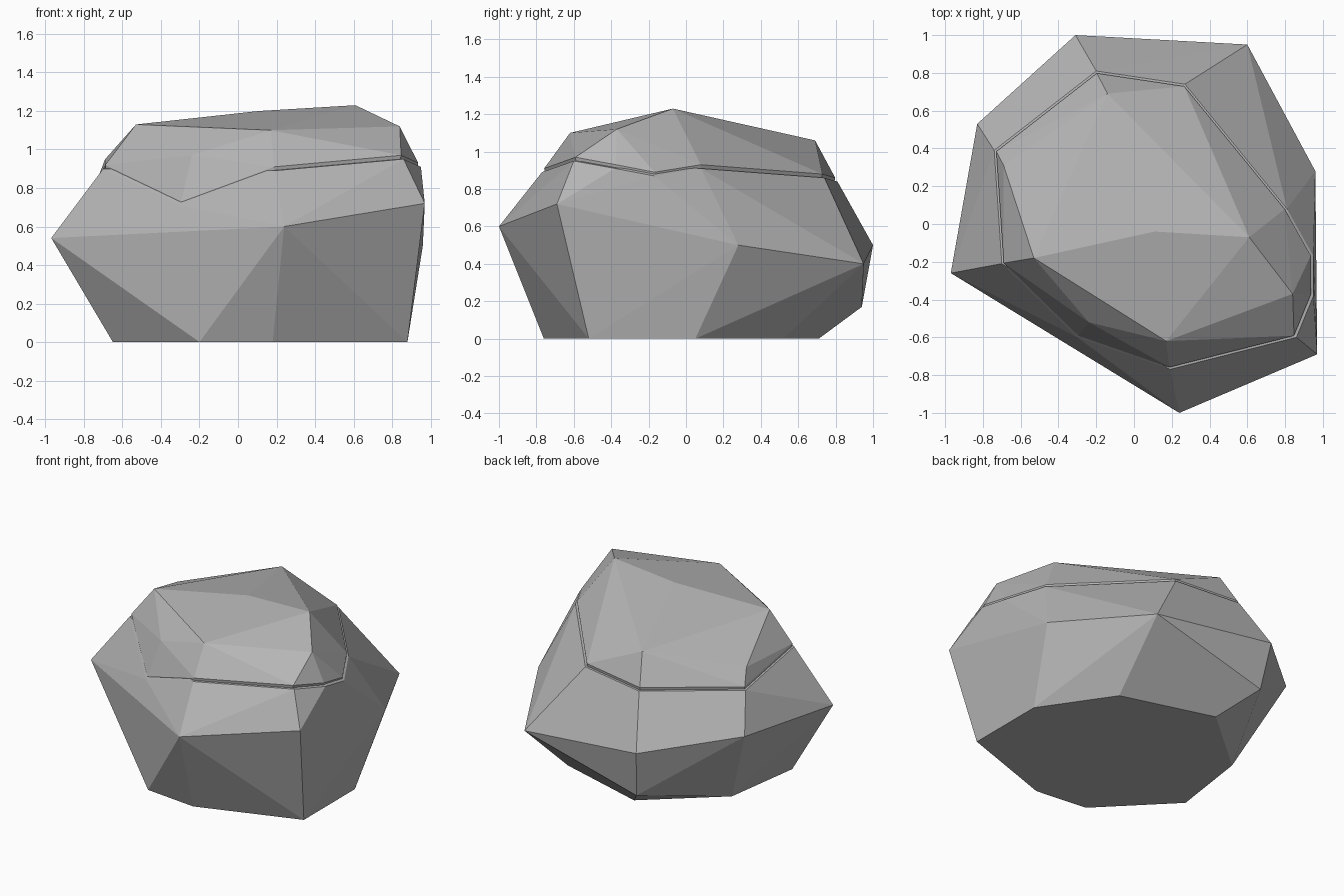
import bpy
import bmesh
from mathutils import Vector

# Remove the default cube
default = bpy.data.objects.get("Cube")
if default:
    bpy.data.objects.remove(default, do_unlink=True)

# Single stone colour
stone = bpy.data.materials.new("stone_grey")
stone.use_nodes = True
colour = (0.46, 0.46, 0.46, 1)
stone.diffuse_color = colour
shader = stone.node_tree.nodes["Principled BSDF"]
shader.inputs["Base Color"].default_value = colour
shader.inputs["Roughness"].default_value = 0.9


def ring(points):
    """Turn a few corner positions into vectors."""
    return [Vector(p) for p in points]


def shifted(points, scale, lift):
    """Copy a ring, pulled towards the axis and moved vertically."""
    return [Vector((p.x * scale, p.y * scale, p.z + lift)) for p in points]


def faceted_stone(name, points):
    """Chisel a flat-faced stone as the hull around its corners."""
    bm = bmesh.new()
    for p in points:
        bm.verts.new(p)
    result = bmesh.ops.convex_hull(bm, input=bm.verts[:])
    loose = {g for key in ("geom_interior", "geom_unused") for g in result[key]
             if isinstance(g, bmesh.types.BMVert)}
    bmesh.ops.delete(bm, geom=list(loose), context="VERTS")
    bmesh.ops.dissolve_limit(bm, angle_limit=0.02, verts=bm.verts[:], edges=bm.edges[:])
    bmesh.ops.recalc_face_normals(bm, faces=bm.faces[:])
    mesh = bpy.data.meshes.new(name)
    bm.to_mesh(mesh)
    bm.free()
    mesh.materials.append(stone)
    obj = bpy.data.objects.new(name, mesh)
    bpy.context.collection.objects.link(obj)
    return obj


# Flat footprint on the ground
footprint = ring([
    (-.65, -.26, 0), (-.2, -.72, 0), (.18, -.76, 0), (.4, -.67, 0), (.88, -.52, 0),
    (.88, .05, 0), (.56, .52, 0), (-.09, .71, 0), (-.57, .3, 0)])

# Widest belt, with one low corner at the back
belt = ring([
    (-.97, -.26, .54), (-.3, -.66, .5), (.24, -1, .6), (.97, -.69, .72), (.96, .28, .5),
    (.6, .95, .4), (-.31, 1, .5), (-.83, .53, .58), (-.27, .94, .17)])

# Thin ledge that runs round the shoulder
ledge = ring([
    (-.7, -.21, .9), (-.3, -.6, .71), (.19, -.77, .89), (.86, -.6, .95), (.95, -.38, .91),
    (.95, -.17, .87), (.81, .08, .91), (.27, .74, .86), (-.2, .81, .84), (-.74, .39, .83)])

# Sloping crown
crown = ring([
    (-.53, -.18, 1.13), (-.24, -.52, .97), (.17, -.62, 1.1), (.84, -.37, 1.12),
    (.61, -.07, 1.23), (.11, -.04, 1.2), (-.14, .69, 1.06), (-.69, .31, .95)])

# Lower mass, and the upper mass set slightly inside its rim
faceted_stone("boulder_base", footprint + belt + ledge)
faceted_stone("boulder_cap", crown + shifted(ledge, .985, .02) + shifted(ledge, .95, -.15))
